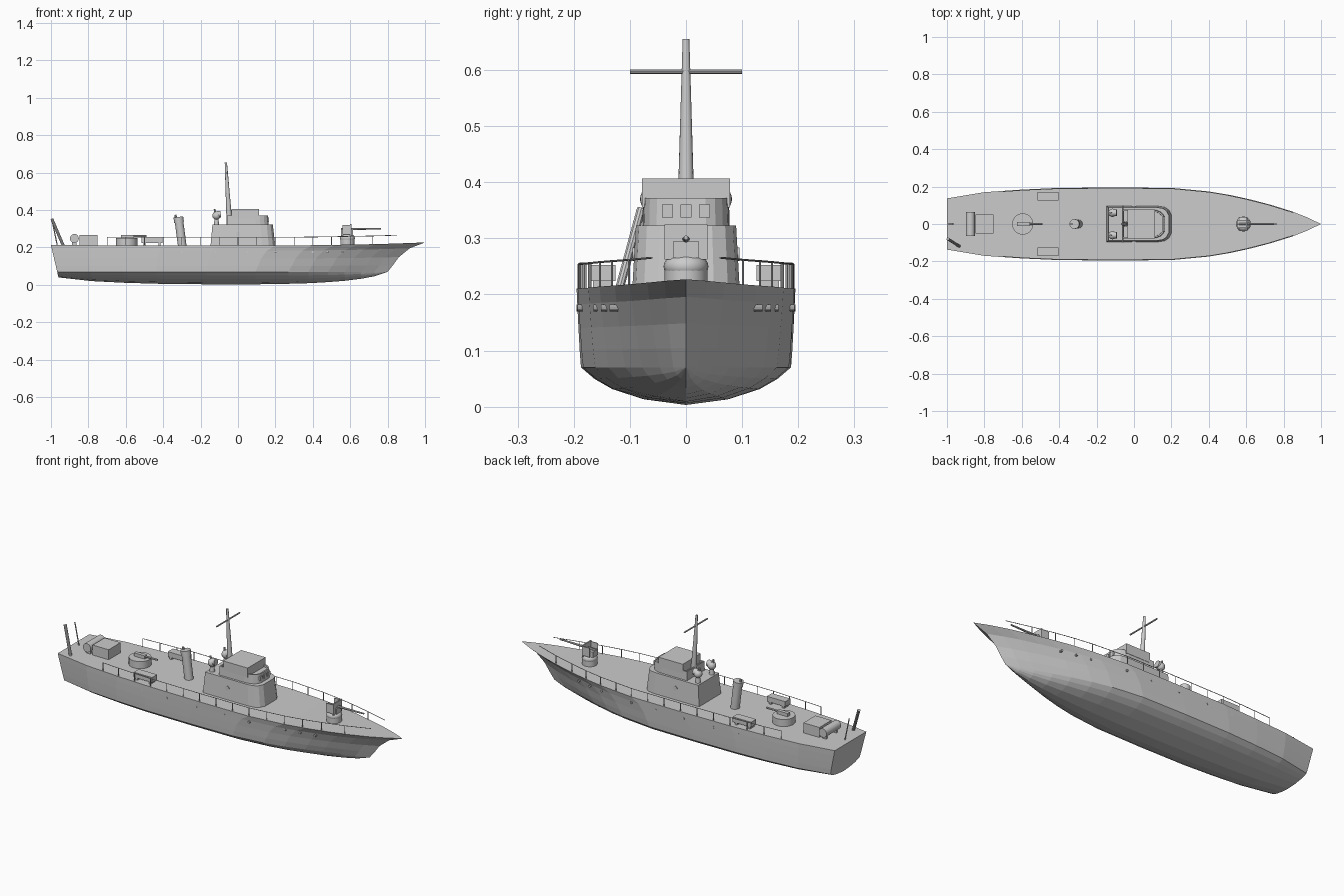
import bpy, bmesh, math
from mathutils import Vector

if "Cube" in bpy.data.objects:
    bpy.data.objects.remove(bpy.data.objects["Cube"])


def make(name, bm):
    bmesh.ops.recalc_face_normals(bm, faces=bm.faces)
    me = bpy.data.meshes.new(name)
    bm.to_mesh(me)
    bm.free()
    ob = bpy.data.objects.new(name, me)
    bpy.context.collection.objects.link(ob)
    return ob


def smooth(ob):
    bpy.ops.object.select_all(action='DESELECT')
    ob.select_set(True)
    bpy.context.view_layer.objects.active = ob
    bpy.ops.object.shade_smooth_by_angle(angle=math.radians(35))
    return ob


def box(name, x0, x1, y0, y1, z0, z1):
    bm = bmesh.new()
    bmesh.ops.create_cube(bm, size=1)
    for v in bm.verts:
        v.co = ((x0 + x1) / 2 + v.co.x * (x1 - x0),
                (y0 + y1) / 2 + v.co.y * (y1 - y0),
                (z0 + z1) / 2 + v.co.z * (z1 - z0))
    return make(name, bm)


def rod(name, a, b, r1, r2=None, n=16):
    a, b = Vector(a), Vector(b)
    bm = bmesh.new()
    bmesh.ops.create_cone(bm, cap_ends=True, segments=n, radius1=r1,
                          radius2=r1 if r2 is None else r2, depth=(b - a).length)
    ob = make(name, bm)
    ob.rotation_mode = 'QUATERNION'
    ob.rotation_quaternion = (b - a).to_track_quat('Z', 'Y')
    ob.location = (a + b) / 2
    return smooth(ob)


def ball(name, c, r, sz=1.0):
    bm = bmesh.new()
    bmesh.ops.create_uvsphere(bm, u_segments=20, v_segments=12, radius=r)
    for v in bm.verts:
        v.co = (v.co.x + c[0], v.co.y + c[1], v.co.z * sz + c[2])
    return smooth(make(name, bm))


def prism(name, half, z0, z1, cx=0, taper=1.0, wall=0, sink=0):
    """Symmetric plan outline raised to a tapered block, optionally with a sunk top."""
    pts = half + [(x, -y) for x, y in reversed(half) if y > 1e-5]
    bm = bmesh.new()
    lo = [bm.verts.new((x, y, z0)) for x, y in pts]
    hi = [bm.verts.new((cx + (x - cx) * taper, y * taper, z1)) for x, y in pts]
    bm.faces.new(lo)
    top = bm.faces.new(hi)
    for i in range(len(pts)):
        j = (i + 1) % len(pts)
        bm.faces.new((lo[i], lo[j], hi[j], hi[i]))
    bmesh.ops.recalc_face_normals(bm, faces=bm.faces)
    if wall:
        bmesh.ops.inset_region(bm, faces=[top], thickness=wall)
        bmesh.ops.inset_region(bm, faces=[top], thickness=0.0005, depth=-sink)
    return make(name, bm)


# Hull stations: deck x, deck half width, chine factor, keel z, deck z
ST = [(-1, .137, .93, .04, .213), (-.8, .17, .95, .02, .212), (-.6, .184, .96, .011, .211),
      (-.4, .193, .96, .006, .211), (-.1, .195, .96, .003, .21), (.2, .193, .95, .003, .21),
      (.4, .174, .93, .006, .212), (.52, .154, .9, .009, .214), (.64, .127, .85, .015, .216),
      (.74, .1, .78, .022, .218), (.84, .069, .68, .033, .221), (.92, .038, .6, .046, .224),
      (1, 0, 0, .07, .227)]
BOTTOM = [(0, 0), (.4, .15), (.7, .42), (.87, .69), (1, 1)]
TOP = [(.22, .828), (.5, .86), (.8, .918), (1, 1.0)]


def deck(x, k):
    for a, b in zip(ST, ST[1:]):
        if a[0] <= x <= b[0]:
            t = (x - a[0]) / (b[0] - a[0])
            return a[k] + (b[k] - a[k]) * t


bm = bmesh.new()
rings = []
for X, w, f, zk, zd in ST:
    u = (X + 1) / 2
    zc = .07
    pos = lambda z, bow: -1 + .04 * (.213 - z) / .173 * (1 - u) + u * (bow + 1)
    half = []
    for fy, fz in BOTTOM:
        z = zk + (zc - zk) * fz
        half.append((pos(z, .8), w * f * fy, z))
    for t, bow in TOP:
        z = zc + (zd - zc) * t
        half.append((pos(z, bow), w * (f + (1 - f) * t ** .8), z))
    ring = [(x, -y, z) for x, y, z in reversed(half[1:])] + half
    rings.append([bm.verts.new(p) for p in ring])
for a, b in zip(rings, rings[1:]):
    n = len(a)
    for i in range(n):
        j = (i + 1) % n
        bm.faces.new((a[i], a[j], b[j], b[i]))
bm.faces.new(rings[0])
bmesh.ops.remove_doubles(bm, verts=bm.verts, dist=1e-4)
bmesh.ops.dissolve_degenerate(bm, edges=bm.edges, dist=1e-5)
make("hull", bm)

# Deckhouse, wheelhouse with sunk open bridge, and upper box
prism("deckhouse", [(-.147, .096), (.13, .096), (.165, .09), (.187, .075), (.2, .05)],
      .205, .323, 0.0, .93)
arc = [(.095 + .072 * math.sin(a), .077 * math.cos(a) ** .6)
       for a in [math.radians(d) for d in (0, 20, 40, 58, 74)]]
prism("wheelhouse", [(-.06, .078)] + arc, .32, .372, 0, .98, .008, .012)
box("upper_bridge", -.035, .113, -.078, .078, .355, .407)
for y in (-.033, 0, .033):
    box("bridge_window", .14, .167, y - .01, y + .01, .337, .36)

# Mast with yard
rod("mast", (-.045, 0, .32), (-.065, 0, .655), .016, .006)
rod("yard", (-.06, -.1, .597), (-.06, .1, .597), .004, n=8)

for s in (-1, 1):
    # Searchlights behind the bridge
    y = .06 * s
    rod("searchlight_stand", (-.115, y, .32), (-.115, y, .36), .014, .01)
    ball("searchlight", (-.115, y, .37), .022)
    rod("searchlight_lens", (-.115, y, .375), (-.092, y, .378), .018)
    rod("searchlight_handle", (-.122, y, .38), (-.125, y, .405), .005, n=8)
    # Deckhouse porthole and side lockers
    rod("house_porthole", (0, .085 * s, .272), (0, .0955 * s, .272), .012)
    box("side_locker", -.515, -.403, .148 * s - .022, .148 * s + .022, .224, .252)
    for x in (-.5, -.42):
        box("locker_foot", x - .006, x + .006, .148 * s - .018, .148 * s + .018, .205, .226)
    # Hull portholes
    for x in (-.45, -.3, -.12, .05, .2, .3, .4, .48, .56):
        yy = deck(x, 1) - (.012 if x > .25 else .003)
        rod("hull_porthole", (x, (yy - .012) * s, .176), (x, (yy + .003) * s, .176), .006, n=10)
    # Guard rail
    xs = [-.7 + .1 * i for i in range(13)] + [.6, .72, .85]
    rail = [Vector((x, (deck(x, 1) - .004) * s, deck(x, 4) + .044)) for x in xs]
    for a, b in zip(rail, rail[1:]):
        rod("guard_rail", a, b, .0018, n=6)
    for p in rail[:-1]:
        rod("rail_post", (p.x, p.y, p.z - .046), p, .002, n=6)

# Bow gun with shield
rod("bow_gun_base", (.585, 0, .205), (.585, 0, .25), .038, n=24)
ball("bow_gun_turret", (.585, 0, .25), .04, .65)
box("bow_gun_mount", .55, .615, -.022, .022, .265, .295)
box("bow_gun_shield", .6, .607, -.038, .038, .262, .325)
for s in (-1, 1):
    box("shield_side", .56, .605, s * .036 - .002, s * .036 + .002, .27, .32)
rod("bow_gun_barrel", (.55, 0, .298), (.765, 0, .301), .007, .004, 10)

# Aft gun
rod("aft_gun_base", (-.595, 0, .205), (-.595, 0, .25), .057, n=24)
box("aft_gun_body", -.625, -.56, -.01, .01, .248, .268)
rod("aft_gun_barrel", (-.57, 0, .261), (-.49, 0, .261), .005, n=10)

# Raked funnel with cap
rod("funnel", (-.297, 0, .2), (-.316, 0, .345), .023, n=24)
rod("funnel_cap", (-.315, 0, .335), (-.319, 0, .363), .026, n=24)
rod("funnel_pipe", (-.332, 0, .35), (-.334, 0, .375), .006, n=8)

# Stern locker, drum and poles
box("stern_locker", -.847, -.75, -.052, .052, .205, .267)
rod("stern_drum", (-.875, -.063, .248), (-.875, .063, .248), .024, n=20)
for y in (-.045, .045):
    box("drum_cradle", -.887, -.863, y - .005, y + .005, .205, .235)
rod("stern_davit", (-.932, -.12, .205), (-.995, -.08, .352), .008, n=10)
rod("flag_staff", (-.965, 0, .205), (-.992, 0, .335), .003, n=8)
